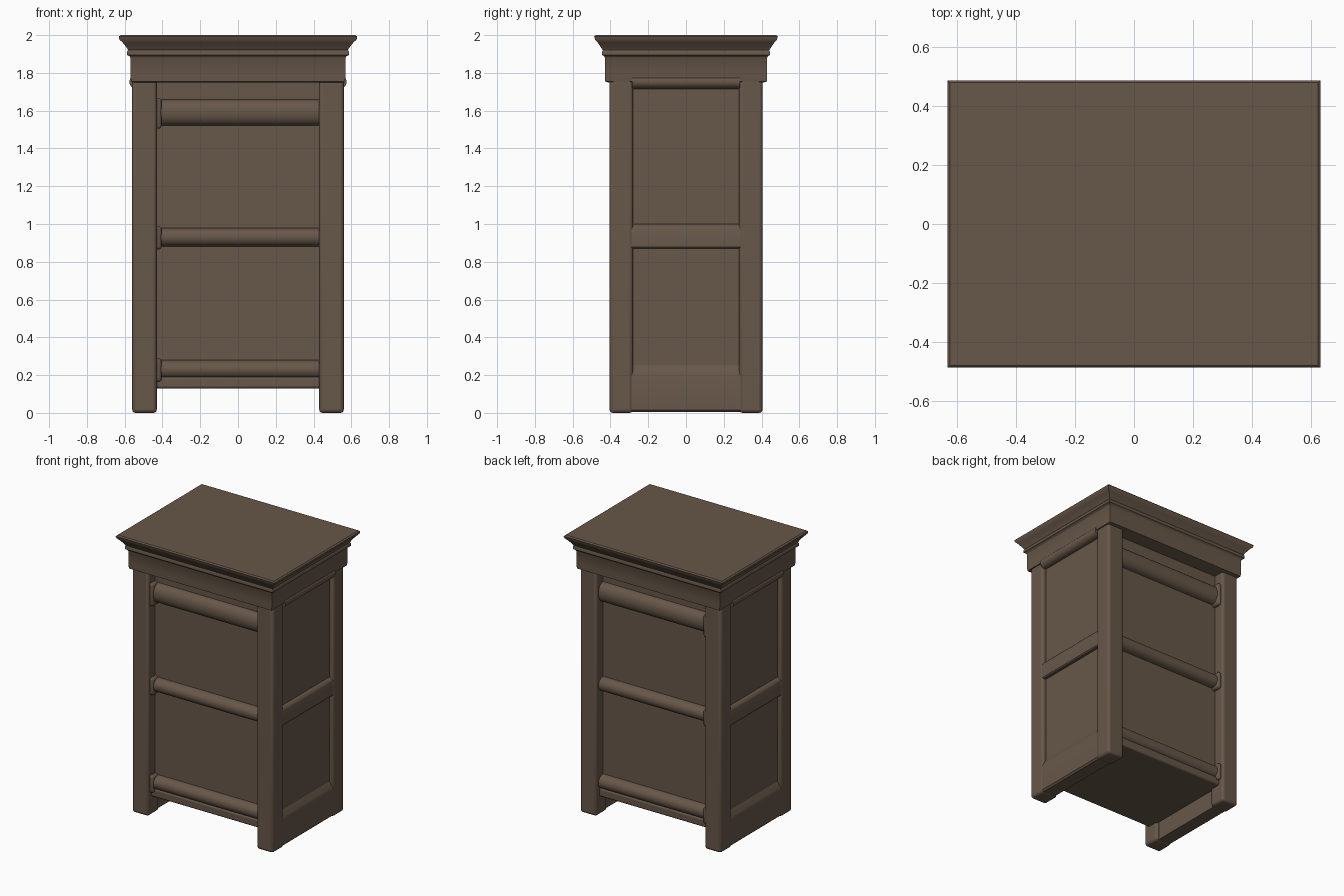
import bpy, bmesh, math
from mathutils import Vector

cube = bpy.data.objects.get("Cube")
if cube:
    bpy.data.objects.remove(cube)

wood = bpy.data.materials.new("dark_brown_wood")
wood.use_nodes = True
brown = (0.135, 0.095, 0.066, 1)
wood.diffuse_color = brown
wood.node_tree.nodes["Principled BSDF"].inputs["Base Color"].default_value = brown


def finish(name, bm, bevel=0.0):
    bmesh.ops.recalc_face_normals(bm, faces=bm.faces)
    mesh = bpy.data.meshes.new(name)
    bm.to_mesh(mesh)
    bm.free()
    mesh.materials.append(wood)
    ob = bpy.data.objects.new(name, mesh)
    bpy.context.collection.objects.link(ob)
    if bevel:
        mod = ob.modifiers.new("rounded_edges", 'BEVEL')
        mod.width, mod.segments = bevel, 3
    bpy.ops.object.select_all(action='DESELECT')
    ob.select_set(True)
    bpy.context.view_layer.objects.active = ob
    bpy.ops.object.shade_smooth_by_angle(angle=math.radians(40))
    return ob


def box(name, lo, hi, bevel=0.0):
    bm = bmesh.new()
    bmesh.ops.create_cube(bm, size=1)
    lo, hi = Vector(lo), Vector(hi)
    for v in bm.verts:
        v.co = (lo + hi) / 2 + v.co * (hi - lo)
    return finish(name, bm, bevel)


def extrude(name, profile, place, half):
    """Sweep an (outward, z) outline between -half and +half."""
    bm = bmesh.new()
    a, b = [[bm.verts.new(place(d, t, z)) for d, z in profile] for t in (-half, half)]
    n = len(profile)
    for i in range(n):
        bm.faces.new((a[i], a[(i + 1) % n], b[(i + 1) % n], b[i]))
    bm.faces.new(a)
    bm.faces.new(b)
    return finish(name, bm)


def half_round(back, front, low, high, steps=12):
    mid, r = (low + high) / 2, (high - low) / 2
    arc = [math.pi * (i / steps - 0.5) for i in range(steps + 1)]
    return [(back + (front - back) * math.cos(a) ** 0.7 if abs(math.cos(a)) > 1e-6 else back,
             mid + r * math.sin(a)) for a in arc]


# Cabinet core whose faces form the recessed panels, and its floor
box("cabinet_core", (-0.53, -0.325, 0.15), (0.53, 0.325, 1.85))
box("floor_board", (-0.45, -0.365, 0.13), (0.45, 0.365, 0.19), 0.012)

# Corner posts
for sx, xn in ((-1, "right"), (1, "left")):
    for sy, yn in ((-1, "front"), (1, "back")):
        xs, ys = sorted((sx * 0.43, sx * 0.56)), sorted((sy * 0.28, sy * 0.405))
        box(f"{yn}_{xn}_post", (xs[0], ys[0], 0), (xs[1], ys[1], 1.79), 0.018)

# Rounded rails across the front and the back, with a small block at one end
for sy, yn in ((-1, "front"), (1, "back")):
    for name, low, high in (("top", 1.52, 1.66), ("middle", 0.88, 0.98), ("bottom", 0.18, 0.28)):
        extrude(f"{yn}_{name}_rail", half_round(0.31, 0.38, low, high),
                lambda d, t, z, s=sy: (t, s * d, z), 0.44)
        ys = sorted((sy * 0.31, sy * 0.388))
        box(f"{yn}_{name}_rail_end", (-0.44, ys[0], low - 0.015), (-0.405, ys[1], high + 0.008), 0.015)

# Side frames
for sx, xn in ((-1, "right"), (1, "left")):
    place = lambda d, t, z, s=sx: (s * d, t, z)
    base = [(0.45, 0.004), (0.545, 0.004), (0.556, 0.015), (0.556, 0.2), (0.551, 0.215), (0.53, 0.25), (0.45, 0.25)]
    rail = [(0.5, 0.87), (0.55, 0.87), (0.556, 0.877), (0.556, 0.975), (0.55, 0.987), (0.53, 1.0), (0.5, 1.0)]
    extrude(f"{xn}_base_board", base, place, 0.3)
    extrude(f"{xn}_middle_rail", rail, place, 0.3)
    extrude(f"{xn}_top_molding", half_round(0.52, 0.575, 1.715, 1.79), place, 0.285)

# Stepped cornice: stacked rectangles given as (z, half width, half depth)
rings = [(1.75, 0.55, 0.415), (1.755, 0.566, 0.428), (1.79, 0.57, 0.43), (1.88, 0.57, 0.43),
         (1.888, 0.574, 0.434), (1.895, 0.588, 0.444), (1.912, 0.588, 0.444), (1.92, 0.582, 0.44),
         (1.935, 0.59, 0.45), (1.96, 0.61, 0.467), (1.977, 0.628, 0.482),
         (1.992, 0.631, 0.486), (2.0, 0.622, 0.478)]
bm = bmesh.new()
loops = [[bm.verts.new((sx * x, sy * y, z)) for sx, sy in ((-1, -1), (1, -1), (1, 1), (-1, 1))]
         for z, x, y in rings]
for a, b in zip(loops, loops[1:]):
    for i in range(4):
        j = (i + 1) % 4
        bm.faces.new((a[i], a[j], b[j], b[i]))
bm.faces.new(loops[0])
bm.faces.new(loops[-1])
finish("cornice", bm)
